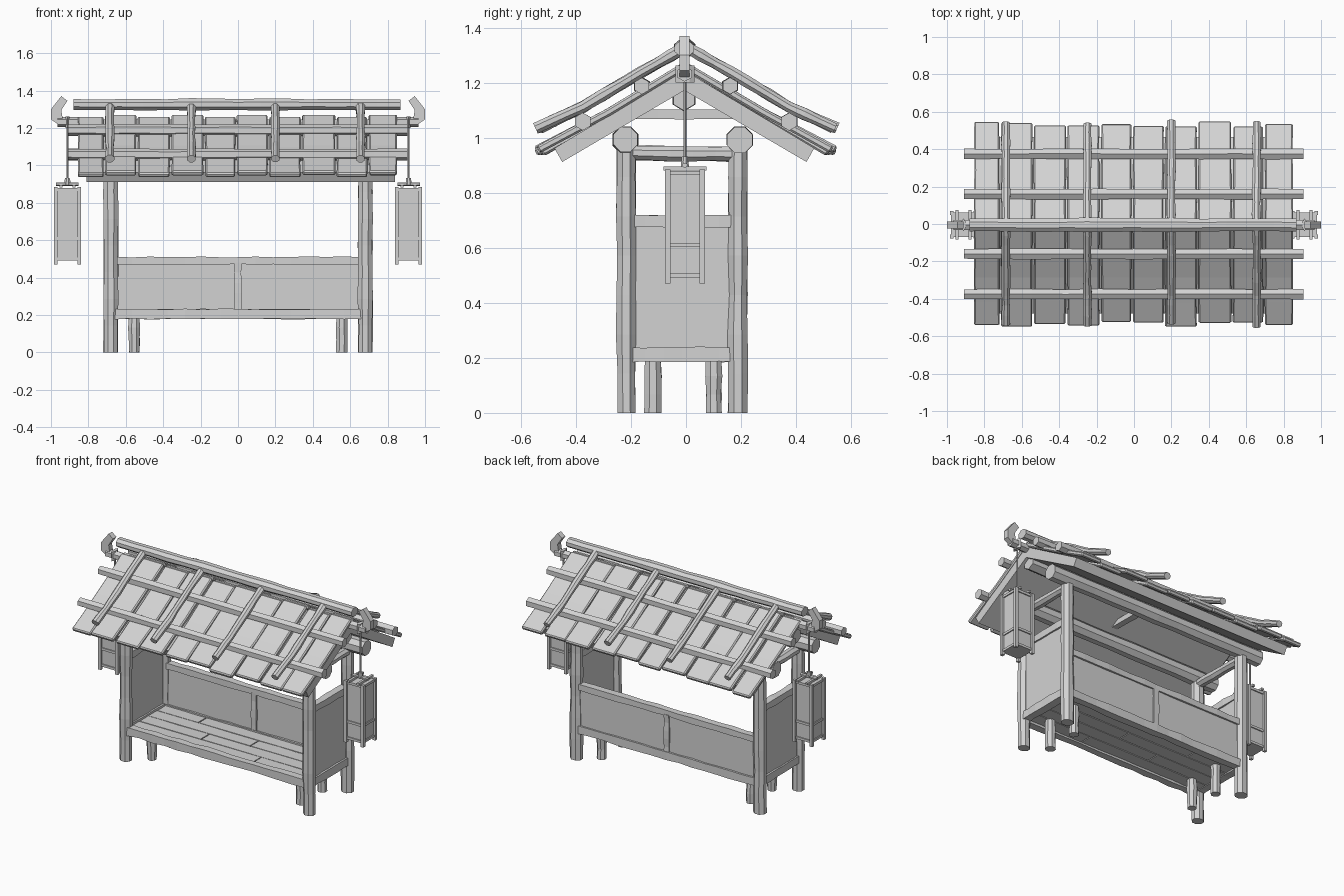
import bpy, bmesh, math, random
from mathutils import Vector

random.seed(4)
if "Cube" in bpy.data.objects:
    bpy.data.objects.remove(bpy.data.objects["Cube"])

wood = bpy.data.materials.new("weathered_grey")
wood.use_nodes = True
GREY = (0.65, 0.65, 0.65, 1)
wood.diffuse_color = GREY
wood.node_tree.nodes["Principled BSDF"].inputs["Base Color"].default_value = GREY


def finish(name, bm, bevel=0):
    bmesh.ops.recalc_face_normals(bm, faces=bm.faces[:])
    mesh = bpy.data.meshes.new(name)
    bm.to_mesh(mesh)
    bm.free()
    mesh.materials.append(wood)
    ob = bpy.data.objects.new(name, mesh)
    bpy.context.scene.collection.objects.link(ob)
    if bevel:
        mod = ob.modifiers.new("worn_edges", "BEVEL")
        mod.width = bevel
        mod.segments = 1
    return ob


def timber(name, path, w, h, sides=8, cuts=1, wobble=0.0, bevel=0):
    """Sweep a polygon of half sizes w, h along a path with hand-hewn wobble."""
    pts = [Vector(p) for p in path]
    line = [a.lerp(b, i / cuts) for a, b in zip(pts, pts[1:]) for i in range(cuts)] + [pts[-1]]
    bm = bmesh.new()
    rings = []
    grow = 1 / math.cos(math.pi / sides)
    for i, p in enumerate(line):
        t = (line[min(i + 1, len(line) - 1)] - line[max(i - 1, 0)]).normalized()
        u = Vector((1, 0, 0)) if abs(t.z) > 0.95 else t.cross(Vector((0, 0, 1))).normalized()
        v = u.cross(t)
        size = grow * (1 + random.uniform(-wobble, wobble))
        shift = u * random.uniform(-wobble, wobble) * w * 0.5 + v * random.uniform(-wobble, wobble) * h * 0.5
        ring = []
        for k in range(sides):
            a = math.tau * (k + 0.5) / sides
            ring.append(bm.verts.new(p + shift + u * math.cos(a) * w * size + v * math.sin(a) * h * size))
        rings.append(ring)
    for a, b in zip(rings, rings[1:]):
        for k in range(sides):
            n = (k + 1) % sides
            bm.faces.new((a[k], a[n], b[n], b[k]))
    bm.faces.new(rings[0])
    bm.faces.new(rings[-1])
    return finish(name, bm, bevel)


def box(name, centre, size, bevel=0):
    bm = bmesh.new()
    bmesh.ops.create_cube(bm, size=1)
    bmesh.ops.scale(bm, vec=size, verts=bm.verts)
    bmesh.ops.translate(bm, vec=centre, verts=bm.verts)
    return finish(name, bm, bevel)


def extrude(name, outline, axis, start, end):
    """Extrude a flat outline along x (outline in y, z) or y (outline in x, z)."""
    bm = bmesh.new()
    place = (lambda a, b: (start, a, b)) if axis == "x" else (lambda a, b: (a, start, b))
    face = bm.faces.new([bm.verts.new(place(a, b)) for a, b in outline])
    out = bmesh.ops.extrude_face_region(bm, geom=[face])
    d = end - start
    move = (d, 0, 0) if axis == "x" else (0, d, 0)
    bmesh.ops.translate(bm, vec=move, verts=[g for g in out["geom"] if isinstance(g, bmesh.types.BMVert)])
    return finish(name, bm)


FRONT, BACK = -0.217, 0.188

# Corner posts, bench legs and end frames
for s in (-1, 1):
    for y in (FRONT, BACK):
        timber("corner_post", [(s * 0.68, y, 0), (s * 0.68, y, 1.0)], 0.038, 0.034, 8, 7, 0.08)
    for y in (-0.12, 0.1):
        timber("bench_leg", [(s * 0.555, y, 0), (s * 0.555, y, 0.2)], 0.029, 0.029, 8, 3, 0.1)
    x = s * 0.68
    timber("end_top_beam", [(x, FRONT, 0.945), (x, BACK, 0.94)], 0.03, 0.027, 8, 5, 0.1)
    box("end_panel", (x, -0.015, 0.45), (0.028, 0.38, 0.5))
    timber("end_panel_top_rail", [(x, FRONT, 0.697), (x, BACK, 0.697)], 0.024, 0.022, 4, 6, 0.1)
    timber("end_panel_bottom_rail", [(x, FRONT, 0.212), (x, BACK, 0.212)], 0.026, 0.026, 4, 6, 0.1)

# Back wall of the bench
box("back_panel", (0, BACK, 0.35), (1.32, 0.024, 0.27))
timber("back_top_rail", [(-0.66, BACK, 0.49), (0.66, BACK, 0.49)], 0.023, 0.02, 4, 14, 0.1)
timber("back_middle_post", [(0, BACK, 0.21), (0, BACK, 0.48)], 0.019, 0.022, 4, 5, 0.1)
for y in (FRONT, BACK):
    timber("seat_rail", [(-0.66, y, 0.205), (0.66, y, 0.205)], 0.024, 0.026, 4, 14, 0.1)

# Seat planks with staggered joints
for i in range(4):
    y = -0.155 + i * 0.093
    joint = (0.25, -0.2, 0.1, -0.35)[i]
    for a, b in ((-0.665, joint - 0.003), (joint + 0.003, 0.665)):
        timber("seat_plank", [(a, y, 0.208), (b, y, 0.208)], 0.044, 0.015, 4, 4, 0.03)

# Roof carrying beams
for y in (FRONT - 0.003, BACK + 0.008):
    timber("eave_beam", [(-0.81, y, 0.993), (0.82, y, 0.993)], 0.046, 0.047, 8, 10, 0.05)
timber("ridge_beam", [(-0.82, -0.007, 1.145), (0.82, -0.007, 1.145)], 0.04, 0.042, 6, 8, 0.04)
timber("collar_tie", [(0, -0.2, 1.085), (0, 0.19, 1.085)], 0.022, 0.018, 4, 4, 0.08)

# Roof lining under the planks
extrude("roof_lining", [(-0.45, 0.912), (-0.478, 0.962), (-0.006, 1.245), (0.466, 0.962),
                        (0.438, 0.912), (-0.006, 1.172)], "x", -0.81, 0.84)

# Roof planks: alternating raised and lowered, with uneven ends
edges = [-0.86, -0.715, -0.54, -0.36, -0.18, -0.01, 0.162, 0.34, 0.525, 0.695, 0.855]
for s in (-1, 1):
    for i, (a, b) in enumerate(zip(edges, edges[1:])):
        x, w = (a + b) / 2, (b - a) / 2 - 0.005
        end = 0.532 + random.uniform(-0.018, 0.015)
        lift = 0.006 if i % 2 else -0.004
        timber("roof_plank", [(x, -0.004, 1.255 + lift), (x, s * 0.28, 1.088 + lift),
                              (x, s * end, 0.95 + lift)], w, 0.014, 4, 2, 0.025, 0.007)

# Long poles and sloping battens over the planks
for s in (-1, 1):
    for y, z in ((0.16, 1.188), (0.375, 1.058)):
        timber("roof_pole", [(-0.91, s * y, z), (0.905, s * y, z)], 0.027, 0.027, 6, 10, 0.07)
    for x in (-0.685, -0.25, 0.2, 0.655):
        end = 0.54 + random.uniform(-0.02, 0.012)
        timber("roof_batten", [(x, 0, 1.33), (x, s * 0.16, 1.24), (x, s * 0.375, 1.112),
                               (x, s * end, 1.035)], 0.022, 0.02, 8, 3, 0.12)
timber("ridge_pole", [(-0.88, -0.005, 1.325), (0.87, -0.005, 1.325)], 0.036, 0.03, 8, 14, 0.1)

# Hooked ridge ornaments with their pegs
for s in (-1, 1):
    hook = [(1.0, 1.245), (0.955, 1.215), (0.935, 1.235), (0.945, 1.295), (0.912, 1.345),
            (0.945, 1.37), (1.0, 1.3)]
    extrude("ridge_ornament", [(s * a, b) for a, b in hook], "y", -0.023, 0.013)
    timber("lantern_peg", [(s * 0.8, -0.005, 1.232), (s * 0.965, -0.005, 1.232)], 0.026, 0.024, 6)

# Hanging lanterns
for s in (-1, 1):
    cx, cy = s * 0.912, -0.004
    timber("lantern_rope", [(cx, cy, 0.9), (cx, cy, 1.26)], 0.005, 0.005, 6)
    timber("rope_loop", [(cx, cy, 1.2), (cx, cy, 1.262)], 0.011, 0.03, 6)
    timber("rope_knot", [(cx, cy, 0.895), (cx, cy, 0.932)], 0.015, 0.013, 8, 2, 0.15)
    box("lantern_body", (cx, cy, 0.685), (0.118, 0.118, 0.37))
    for z in (0.5, 0.61, 0.872):
        box("lantern_rail", (cx, cy, z), (0.132, 0.132, 0.016))
    for i in (-1, 1):
        for j in (-1, 1):
            box("lantern_corner", (cx + i * 0.063, cy + j * 0.063, 0.678), (0.02, 0.02, 0.414))
        timber("lantern_top_bar", [(cx + i * 0.035, cy - 0.078, 0.888), (cx + i * 0.035, cy + 0.078, 0.888)],
               0.008, 0.007, 4)
    timber("lantern_hanger", [(cx - 0.06, cy, 0.9), (cx + 0.06, cy, 0.9)], 0.01, 0.008, 6)
